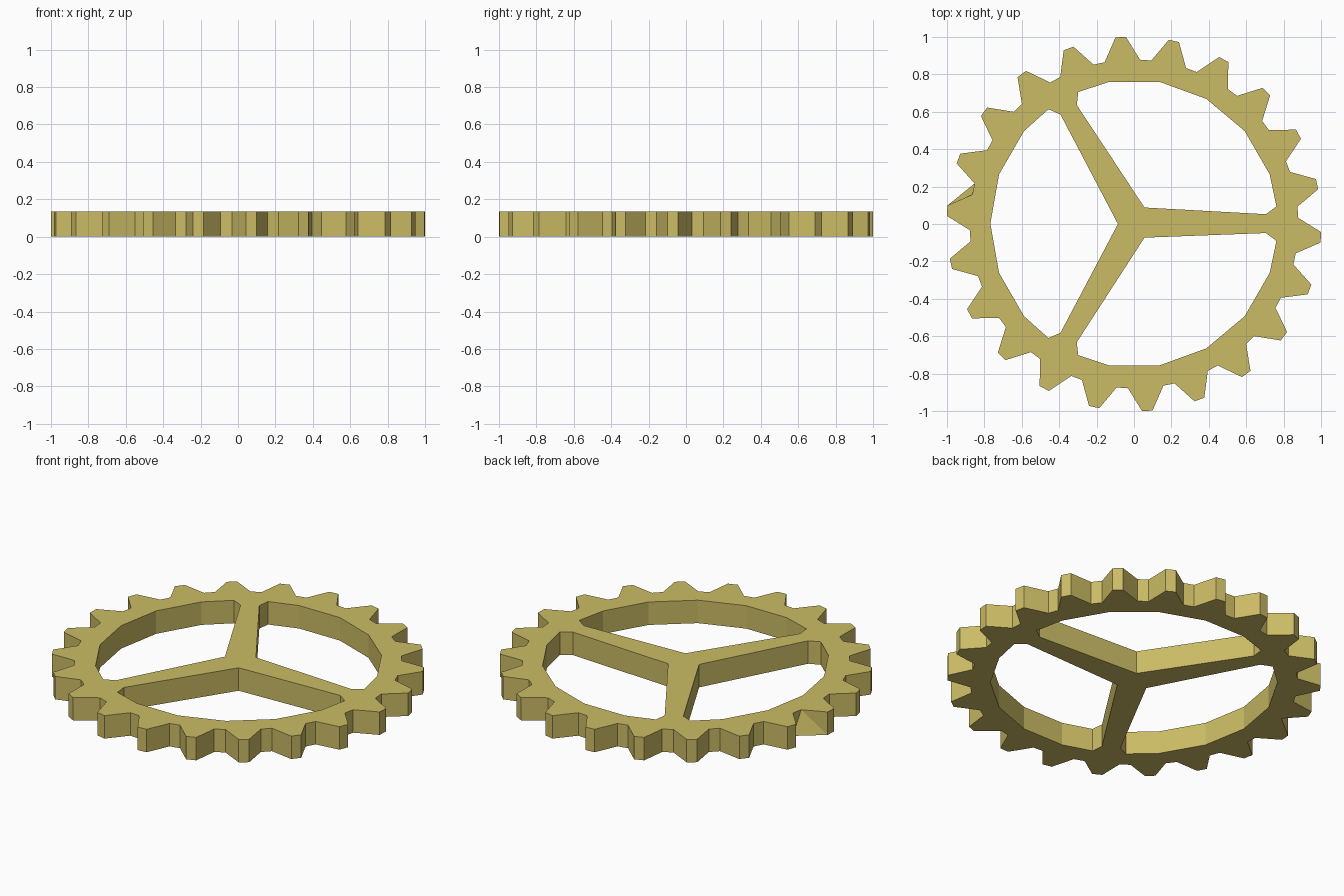
import bpy, bmesh, math

if "Cube" in bpy.data.objects:
    bpy.data.objects.remove(bpy.data.objects["Cube"])

TEETH = 22
HEIGHT = 0.136
TIP_R, ROOT_R, RIM_R = 1.002, 0.879, 0.77
STEP = 360 / TEETH


def polar(r, deg, dx=0.0, dy=0.0):
    a = math.radians(deg)
    return (r * math.cos(a) + dx, r * math.sin(a) + dy)


# Toothed outer profile: root, tip, tip, root for each tooth
outer = []
for k in range(TEETH):
    c = -STEP / 4 + k * STEP
    outer += [polar(ROOT_R, c - 6.2), polar(TIP_R, c - 1.6),
              polar(TIP_R, c + 1.6), polar(ROOT_R, c + 6.2)]


# One opening between two spokes: hub corner, spoke ends and rim facets
def opening(mid, hub):
    spec = [(0.705, -55.9), (0.765, -53.1)]
    spec += [(RIM_R, a) for a in (-40, -20, 0, 20, 40)]
    spec += [(0.765, 53.1), (0.705, 55.9)]
    return [hub] + [polar(r, mid + a, 0.002, 0.002) for r, a in spec]


holes = [opening(60, (0.056, 0.088)),
         opening(180, (-0.086, 0.0)),
         opening(300, (0.056, -0.073))]

bm = bmesh.new()
caps = {0.0: [], HEIGHT: []}


def walls(points, skip=None):
    """Side walls of a loop; one lower corner may be cut straight across."""
    n = len(points)
    top = [bm.verts.new((x, y, HEIGHT)) for x, y in points]
    bot = [None if i == skip else bm.verts.new((x, y, 0))
           for i, (x, y) in enumerate(points)]
    for i in range(n):
        j = (i + 1) % n
        bm.faces.new([v for v in (bot[i], bot[j], top[j], top[i]) if v])
    low = [v for v in bot if v]
    if skip is not None:
        bm.faces.new((bot[skip - 1], bot[skip + 1], top[skip]))
    for z, ring in ((HEIGHT, top), (0.0, low)):
        for a, b in zip(ring, ring[1:] + ring[:1]):
            caps[z].append(bm.edges.get((a, b)) or bm.edges.new((a, b)))


# The notch on the left side has a slanted facet at its root
walls(outer, skip=44)
for h in holes:
    walls(h)

# Top and bottom faces
for edges in caps.values():
    bmesh.ops.triangle_fill(bm, edges=edges, use_beauty=True, use_dissolve=False)
bmesh.ops.recalc_face_normals(bm, faces=bm.faces[:])

mesh = bpy.data.meshes.new("gear_wheel")
bm.to_mesh(mesh)
bm.free()
gear = bpy.data.objects.new("gear_wheel", mesh)
bpy.context.collection.objects.link(gear)

brass = bpy.data.materials.new("brass yellow")
brass.diffuse_color = (0.60, 0.50, 0.13, 1)
brass.use_nodes = True
brass.node_tree.nodes["Principled BSDF"].inputs["Base Color"].default_value = brass.diffuse_color
mesh.materials.append(brass)
